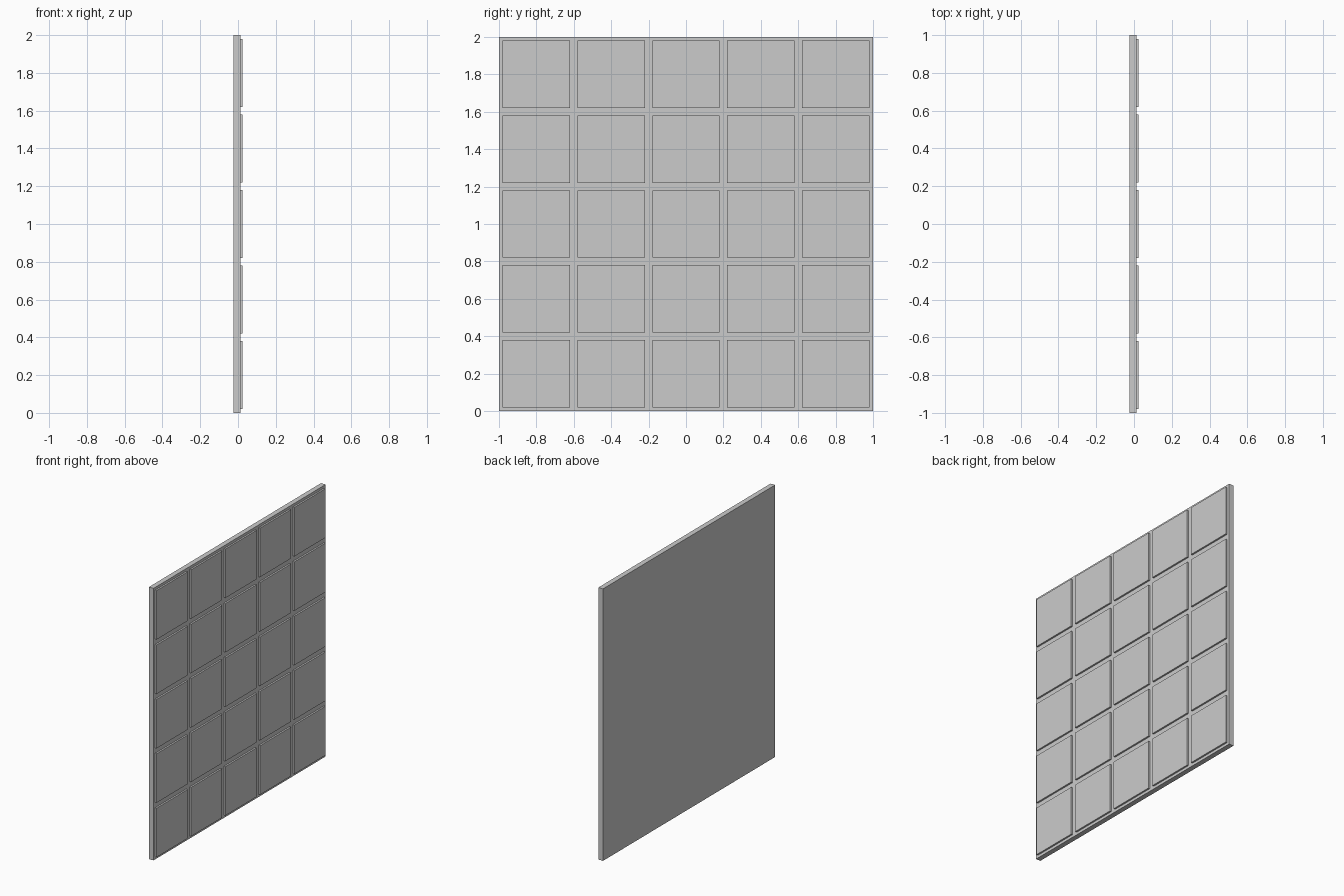
import bpy

if "Cube" in bpy.data.objects:
    bpy.data.objects.remove(bpy.data.objects["Cube"])

BACK, FACE, FRONT = -0.025, 0.0125, 0.025   # x of slab back, slab face, panel face
ROWS, PITCH, PANEL = 5, 0.4, 0.36


def box(name, lo, hi):
    bpy.ops.mesh.primitive_cube_add(size=1, location=[(a + b) / 2 for a, b in zip(lo, hi)])
    ob = bpy.context.object
    ob.name = name
    ob.scale = [b - a for a, b in zip(lo, hi)]
    bpy.ops.object.transform_apply(location=False, rotation=False, scale=True)
    return ob


# Backing slab
box("backing_slab", (BACK, -1, 0), (FACE, 1, 2))

# Grid of raised square panels, slightly sunk into the slab
margin = (PITCH - PANEL) / 2
for row in range(ROWS):
    for col in range(ROWS):
        y = -1 + col * PITCH + margin
        z = row * PITCH + margin
        box(f"raised_panel_{row + 1}_{col + 1}",
            (FACE - 0.002, y, z), (FRONT, y + PANEL, z + PANEL))
